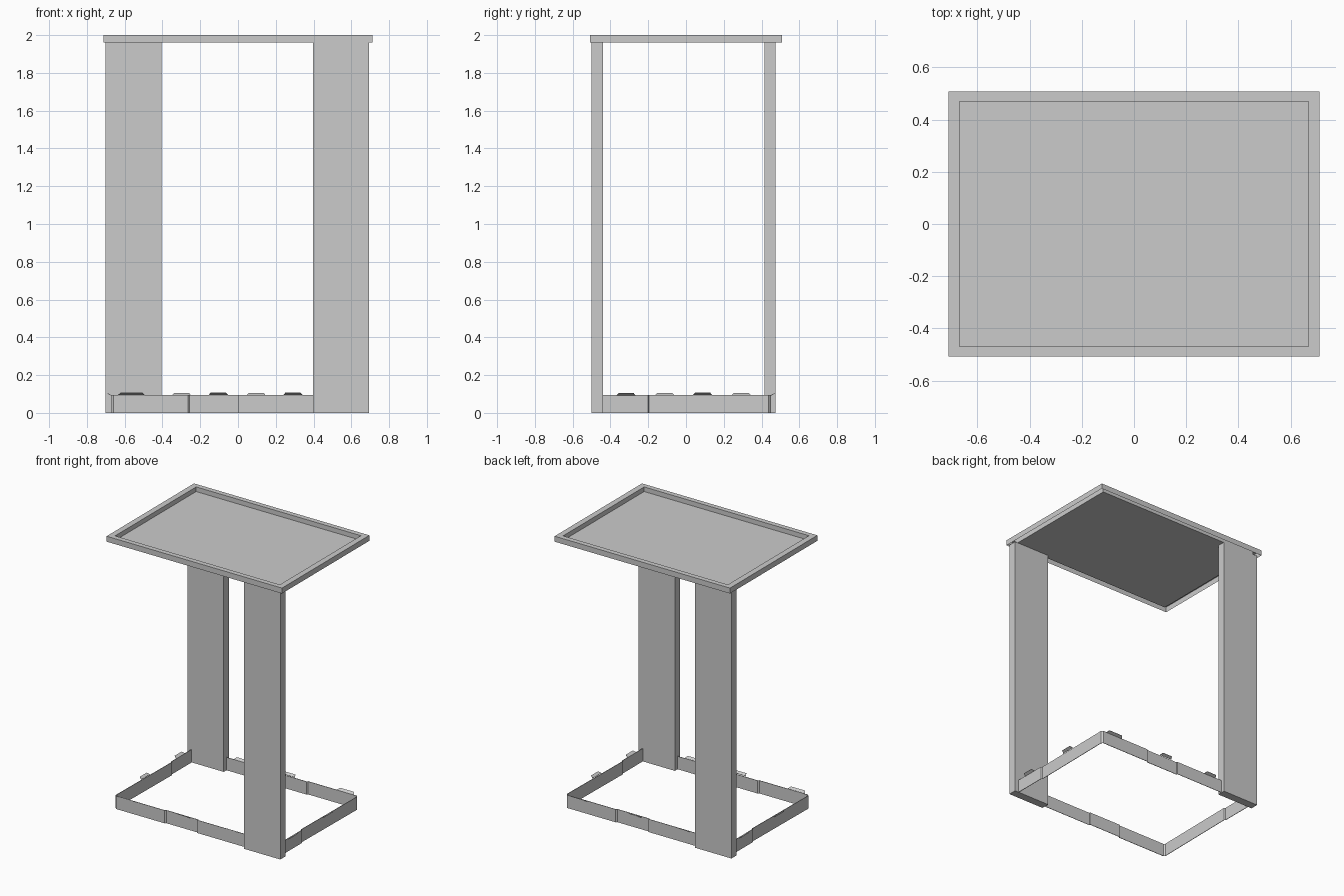
import bpy, bmesh
from mathutils import Matrix

if "Cube" in bpy.data.objects:
    bpy.data.objects.remove(bpy.data.objects["Cube"])

CX, CY = -0.004, -0.0125   # axis of the half-turn symmetry


def finish(name, bm, thickness=0.0):
    bmesh.ops.recalc_face_normals(bm, faces=bm.faces)
    mesh = bpy.data.meshes.new(name)
    bm.to_mesh(mesh)
    bm.free()
    ob = bpy.data.objects.new(name, mesh)
    bpy.context.collection.objects.link(ob)
    if thickness:
        mod = ob.modifiers.new("sheet", 'SOLIDIFY')
        mod.thickness = thickness
    return ob


def box(name, lo, hi):
    bm = bmesh.new()
    size = [h - l for l, h in zip(lo, hi)]
    mid = [(h + l) / 2 for l, h in zip(lo, hi)]
    bmesh.ops.create_cube(bm, size=1, matrix=Matrix.Translation(mid) @ Matrix.Diagonal((*size, 1)))
    return finish(name, bm)


def bridge(bm, a, b):
    n = len(a)
    for i in range(n):
        bm.faces.new((a[i], a[(i + 1) % n], b[(i + 1) % n], b[i]))


# tray: folded sheet with outer lip, flat rim and sunken floor
bm = bmesh.new()
rings = []
for hx, hy, z in ((0.712, 0.507, 1.96), (0.712, 0.507, 2.0), (0.669, 0.47, 2.0), (0.669, 0.47, 1.966)):
    rings.append([bm.verts.new((sx * hx, sy * hy, z))
                  for sx, sy in ((-1, -1), (1, -1), (1, 1), (-1, 1))])
for a, b in zip(rings, rings[1:]):
    bridge(bm, a, b)
bm.faces.new(rings[-1])
finish("tray", bm)

# two upright panels at opposite corners
for name, s in (("front_post", 1), ("back_post", -1)):
    xs = sorted((CX + s * 0.402, CX + s * 0.697))
    ys = sorted((CY - s * 0.487, CY - s * 0.427))
    box(name, (xs[0], ys[0], 0), (xs[1], ys[1], 1.966))

# base band: stepped rectangular outline, second half is the first turned 180 degrees
A, B, C, R = 0.666, 0.462, 0.012, 0.008
half = [(-A + C, -B), (-0.26, -B), (-0.252, -B + R), (0.004, -B + R), (0.005, -B),
        (A - C, -B), (A, -B + C), (A, -0.19), (A - R, -0.184), (A, B - C)]
outline = half + [(-x, -y) for x, y in half]
bm = bmesh.new()
low, high = ([bm.verts.new((CX + x, CY + y, z)) for x, y in outline] for z in (0, 0.095))
bridge(bm, low, high)
finish("base_band", bm, 0.004)

# small flared tabs along the top edge of the band
bm = bmesh.new()


def tab(along, width, side, s):
    pts = []
    for w, out, z in ((-width, 0, 0.094), (width, 0, 0.094),
                      (width * 0.8, 0.02, 0.105), (-width * 0.8, 0.02, 0.105)):
        x, y = (along + w, -B - out) if side == "front" else (A + out, along + w)
        pts.append(bm.verts.new((CX + s * x, CY + s * y, z)))
    bm.faces.new(pts)


for s in (1, -1):
    for x, w in ((-0.56, 0.07), (-0.1, 0.05), (0.295, 0.05)):
        tab(x, w, "front", s)
    for y in (-0.305, 0.1):
        tab(y, 0.05, "side", s)
finish("band_tabs", bm, 0.003)
